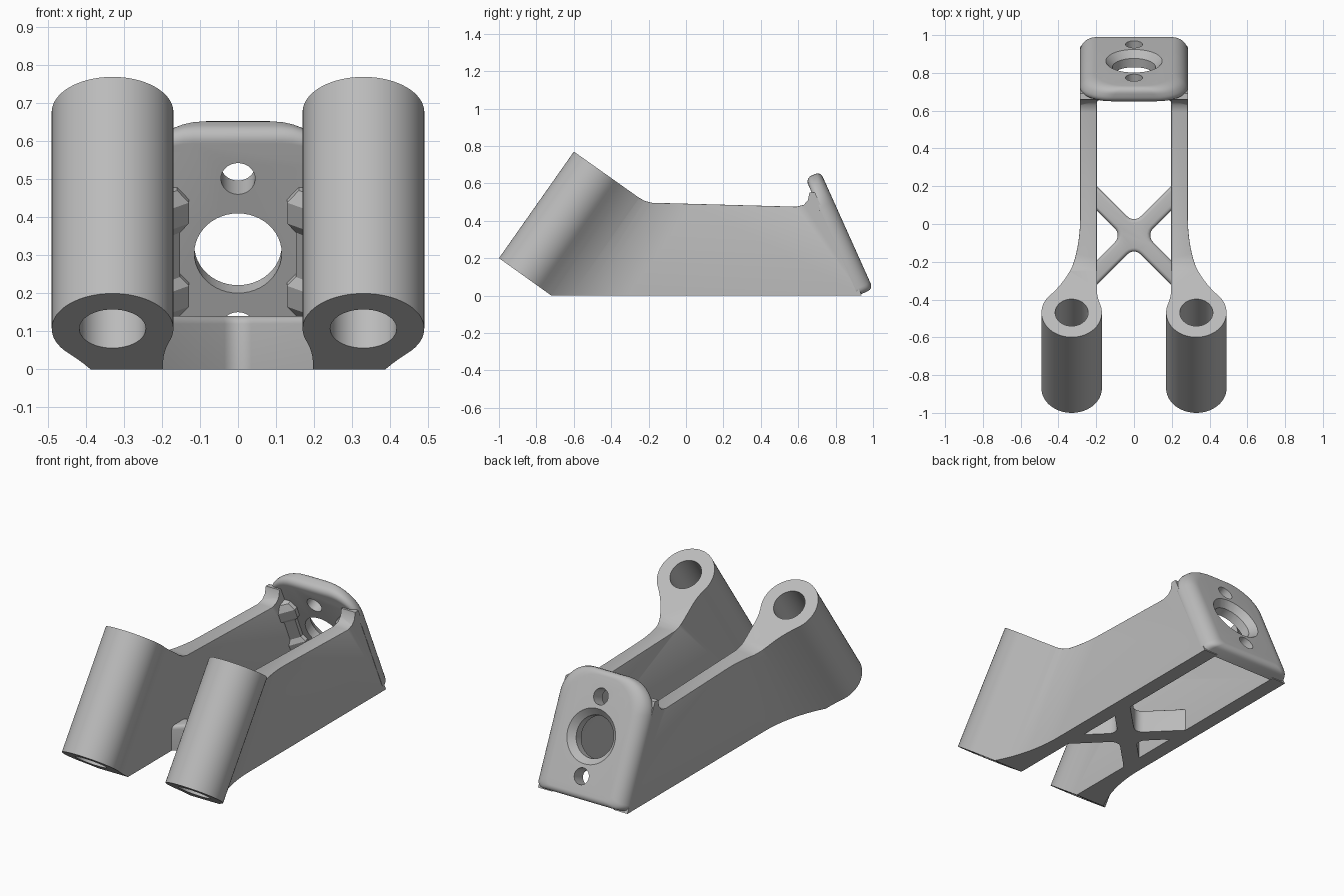
import bpy, bmesh, math
from mathutils import Vector, Matrix

if "Cube" in bpy.data.objects:
    bpy.data.objects.remove(bpy.data.objects["Cube"], do_unlink=True)

grey = bpy.data.materials.new("plain_grey")
grey.use_nodes = True
grey.diffuse_color = (0.5, 0.5, 0.5, 1)
grey.node_tree.nodes["Principled BSDF"].inputs["Base Color"].default_value = (0.5, 0.5, 0.5, 1)

AXIS = Vector((0, 0.575, 0.818))     # direction of the tubes
CROSS = Vector((0, 0.818, -0.575))   # square to the tubes, in the side plane
UP = Vector((0, -0.41, 0.912))       # up along the leaning end plate
OUT = Vector((0, 0.912, 0.41))       # through the end plate, outwards
FOOT = Vector((0, 0.92, 0))          # lower inner edge of the end plate


def on_plate(x, v, w):
    return FOOT + Vector((x, 0, 0)) + UP * v + OUT * w


def make(name, bm):
    bmesh.ops.recalc_face_normals(bm, faces=bm.faces)
    mesh = bpy.data.meshes.new(name)
    bm.to_mesh(mesh)
    bm.free()
    mesh.materials.append(grey)
    ob = bpy.data.objects.new(name, mesh)
    bpy.context.collection.objects.link(ob)
    return ob


def loft(bm, loops):
    """Skin closed loops of equal length and cap both ends."""
    rows = [[bm.verts.new(p) for p in loop] for loop in loops]
    n = len(rows[0])
    for a, b in zip(rows, rows[1:]):
        for i in range(n):
            j = (i + 1) % n
            bm.faces.new((a[i], a[j], b[j], b[i]))
    bm.faces.new(rows[0])
    bm.faces.new(rows[-1])


def rod(name, a, b, r1, r2):
    bm = bmesh.new()
    d = b - a
    m = Matrix.Translation((a + b) / 2) @ d.to_track_quat('Z', 'Y').to_matrix().to_4x4()
    bmesh.ops.create_cone(bm, cap_ends=True, segments=48, radius1=r1, radius2=r2,
                          depth=d.length, matrix=m)
    return make(name, bm)


def cut(ob, tools):
    """Apply a list of (operation, cutter) and remove the cutters."""
    for op, tool in tools:
        mod = ob.modifiers.new("cut", 'BOOLEAN')
        mod.operation, mod.object, mod.solver = op, tool, 'EXACT'
        tool.hide_render = True
    graph = bpy.context.evaluated_depsgraph_get()
    graph.update()
    mesh = bpy.data.meshes.new_from_object(ob.evaluated_get(graph))
    ob.modifiers.clear()
    ob.data = mesh
    for _, tool in tools:
        bpy.data.objects.remove(tool, do_unlink=True)


def smooth(ob, angle=35):
    bpy.ops.object.select_all(action='DESELECT')
    ob.select_set(True)
    bpy.context.view_layer.objects.active = ob
    bpy.ops.object.shade_smooth_by_angle(angle=math.radians(angle))


def arc(cx, cy, r, a0, a1, n):
    return [(cx + r * math.cos(a0 + (a1 - a0) * i / n),
             cy + r * math.sin(a0 + (a1 - a0) * i / n)) for i in range(n + 1)]


# Side arm: tube and wall share one cross-section, joined by tangent fillets
TX, TU, TR = 0.33, -0.773, 0.16
WALL_IN, WALL_OUT = 0.197, 0.285


def fillet(cx, r):
    cu = TU + math.sqrt((r + TR) ** 2 - (cx - TX) ** 2)
    return cu, math.atan2(cu - TU, cx - TX)


ro, ri = 0.6, 0.3
uo, ao = fillet(WALL_OUT + ro, ro)
ui, ai = fillet(WALL_IN - ri, ri)
section = [(WALL_IN, 1.2), (WALL_OUT, 1.2)]
section += arc(WALL_OUT + ro, uo, ro, math.pi, math.pi + ao, 14)
section += arc(TX, TU, TR, ao, ai - 2 * math.pi, 44)[1:]
section += arc(WALL_IN - ri, ui, ri, ai - math.pi, 0, 6)[1:]
bm = bmesh.new()
loft(bm, [[Vector((x, 0, 0)) + CROSS * u + AXIS * s for x, u in section] for s in (-2, 2)])
arm = make("side_arms", bm)

# Side outline trims the arm
outline = [(-0.72, 0), (-1, 0.2), (-0.6, 0.77), (-0.25, 0.522), (-0.22, 0.506), (-0.18, 0.496),
           (0.59, 0.475), (0.63, 0.485), (0.652, 0.51), (0.66, 0.55), (0.69, 0.55), (0.94, 0)]
bm = bmesh.new()
loft(bm, [[(x, y, z) for y, z in outline] for x in (0, 1)])
trim = make("arm_trim", bm)
base = Vector((TX, 0, 0)) + CROSS * TU
bore = rod("tube_bore", base - AXIS * 2, base + AXIS * 2, 0.0875, 0.0875)
cut(arm, [('INTERSECT', trim), ('DIFFERENCE', bore)])

# Soften the top edges of the wall
bm = bmesh.new()
bm.from_mesh(arm.data)
rim = [e for e in bm.edges if len(e.link_faces) == 2
       and all(v.co.z > 0.46 and -0.26 < v.co.y < 0.65 for v in e.verts)
       and e.calc_face_angle(0) > 1.0]
bmesh.ops.bevel(bm, geom=rim, offset=0.018, segments=3, profile=0.5, affect='EDGES',
                clamp_overlap=True)
bm.to_mesh(arm.data)
bm.free()
smooth(arm)
arm.modifiers.new("mirror", 'MIRROR')

# End plate: rounded outlines stacked through its thickness
HALF, TALL, THICK = 0.287, 0.687, 0.088


def plate_loop(w):
    def rounding(r, depth):
        d = max(0, r - depth)
        return r - math.sqrt(max(0, r * r - d * d))
    side = rounding(0.085, THICK - w)
    low = rounding(0.03, THICK - w)
    top = low + rounding(0.035, w)
    x, lo, hi = HALF - side, low, TALL - top
    rt, rb, h = 0.17, 0.035, math.pi / 2
    pts = arc(x - rt, hi - rt, rt, 0, h, 10) + arc(rt - x, hi - rt, rt, h, 2 * h, 10)
    pts += arc(rb - x, lo + rb, rb, 2 * h, 3 * h, 5) + arc(x - rb, lo + rb, rb, 3 * h, 4 * h, 5)
    return [on_plate(px, pv, w) for px, pv in pts]


bm = bmesh.new()
loft(bm, [plate_loop(THICK * (0.5 - 0.5 * math.cos(math.pi * i / 14))) for i in range(15)])
plate = make("end_plate", bm)
MID = 0.335
tools = [('DIFFERENCE', rod("hole", on_plate(0, v, -0.1), on_plate(0, v, 0.2), r, r))
         for v, r in ((MID, 0.115), (MID - 0.215, 0.045), (MID + 0.215, 0.045))]
tools.append(('DIFFERENCE', rod("countersink", on_plate(0, MID, 0.05),
                                on_plate(0, MID, THICK + 0.002), 0.114, 0.151)))
cut(plate, tools)
smooth(plate)

# Faceted gussets in the corners between plate and walls
bm = bmesh.new()
for v0, v1, size, taper in ((0.18, 0.5, 0.055, 0), (0.395, 0.525, 0.078, 0.035),
                            (0.155, 0.285, 0.078, 0.035)):
    corner = WALL_IN + 0.01
    wide, slim = corner - size, corner - size * 0.6
    rows = []
    for v, x in ((v0, slim), (v0 + taper, wide), (v1 - taper, wide), (v1, slim)):
        rows.append([on_plate(corner, v, 0.01), on_plate(x, v, 0.01),
                     on_plate(x, v, -0.02), on_plate(corner, v, x - corner - 0.01)])
    loft(bm, rows if taper else [rows[1], rows[2]])
gussets = make("corner_gussets", bm)
gussets.modifiers.new("mirror", 'MIRROR')

# Cross brace between the walls
bm = bmesh.new()
hw, reach, high = 0.046, 0.335, 0.14
cross = []
for k in range(4):
    turn = Matrix.Rotation(math.pi / 4 + k * math.pi / 2, 3, 'Z')
    cross += [turn @ Vector(p) for p in ((reach, -hw, 0), (reach, hw, 0), (hw, hw, 0))]
shift = Vector((0, -0.06, 0))
loft(bm, [[p + shift + Vector((0, 0, z)) for p in cross] for z in (0, high)])
notches = [e for e in bm.edges
           if abs(e.verts[0].co.z - e.verts[1].co.z) > 0.1
           and (e.verts[0].co.xy - shift.xy).length < 0.1]
bmesh.ops.bevel(bm, geom=notches, offset=0.05, segments=5, profile=0.5, affect='EDGES')
top = [e for e in bm.edges if all(v.co.z > high - 0.001 for v in e.verts)
       and e.calc_face_angle(0) > 1.0]
bmesh.ops.bevel(bm, geom=top, offset=0.02, segments=4, profile=0.5, affect='EDGES')
smooth(make("cross_brace", bm))
